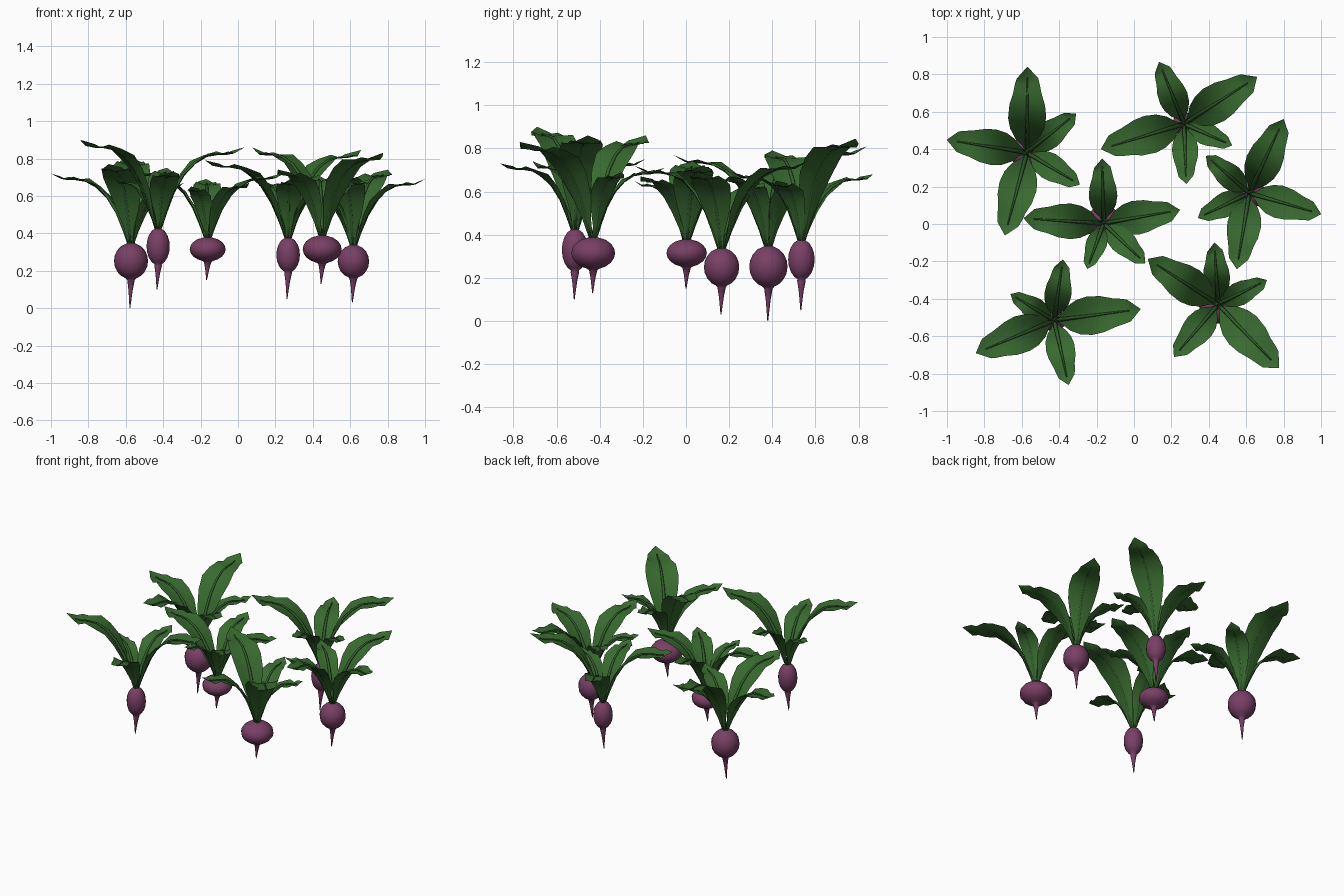
import bpy, bmesh, math
from mathutils import Vector

if "Cube" in bpy.data.objects:
    bpy.data.objects.remove(bpy.data.objects["Cube"])


def material(name, rgb):
    m = bpy.data.materials.new(name)
    m.diffuse_color = (*rgb, 1)
    m.use_nodes = True
    m.node_tree.nodes["Principled BSDF"].inputs["Base Color"].default_value = m.diffuse_color
    return m


LEAF = material("leaf green", (0.040, 0.145, 0.029))
STEM = material("stem green", (0.032, 0.115, 0.025))
ROOT = material("beet purple", (0.19, 0.05, 0.13))


def finish(name, bm, mat):
    me = bpy.data.meshes.new(name)
    bmesh.ops.recalc_face_normals(bm, faces=bm.faces)
    bm.to_mesh(me)
    bm.free()
    me.materials.append(mat)
    for p in me.polygons:
        p.use_smooth = True
    ob = bpy.data.objects.new(name, me)
    bpy.context.collection.objects.link(ob)
    return ob


def skin(bm, rings, closed):
    # join rows of vertices with quads
    rows = [[bm.verts.new(p) for p in r] for r in rings]
    n = len(rows[0])
    for a, b in zip(rows, rows[1:]):
        for i in range(n if closed else n - 1):
            j = (i + 1) % n
            bm.faces.new((a[i], a[j], b[j], b[i]))
    if closed:
        bm.faces.new(rows[0])
        bm.faces.new(rows[-1])


# arching leaf: (outward fraction, height fraction, half width / length, edge ruffle)
ARCH = [(0, 0, .025, 0), (.07, .21, .065, 0), (.16, .45, .145, 0), (.28, .66, .205, 0),
        (.41, .80, .23, .005), (.55, .885, .215, -.005), (.69, .91, .17, .007),
        (.79, .91, .15, -.007), (.87, .925, .13, .006), (1, 1, .003, 0)]


def leaf(bm_leaf, bm_stem, base, tip):
    d = tip - base
    h = d.z
    d.z = 0
    length = d.length
    out = d.normalized()
    side = Vector((-out.y, out.x, 0))
    mid = [base + out * (r * length) + Vector((0, 0, z * h)) for r, z, w, f in ARCH]
    blade, rib = [], []
    for i, (r, z, w, f) in enumerate(ARCH):
        t = (mid[min(i + 1, len(mid) - 1)] - mid[max(i - 1, 0)]).normalized()
        up = t.cross(side).normalized()
        w *= length
        # blade row, gently cupped with ruffled edges
        blade.append([mid[i] + side * (s * w) + up * (0.15 * w * abs(s) ** 1.5 + f * s * abs(s))
                      for s in (-1, -.5, 0, .5, 1)])
        # stem and midrib tube, lying on the upper side of the blade
        if r < .88:
            rad = .012 - .010 * r
            c = mid[i] + up * (rad * .75)
            rib.append([c + side * (rad * math.cos(a)) + up * (rad * math.sin(a))
                        for a in (k * math.tau / 6 for k in range(6))])
    skin(bm_leaf, blade, False)
    skin(bm_stem, rib, True)


def root(name, x, y, rad, top, bottom, tail):
    # bulb with a flattened crown, narrowing into a thin bent tail
    c, hh = (top + bottom) / 2, (top - bottom) / 2
    prof = [(rad * math.sin(a), c + hh * math.cos(a), 0)
            for a in (math.radians(v) for v in (12, 35, 55, 73, 90, 108, 127, 146, 162))]
    for r, f in ((.020, .03), (.012, .35), (.008, .6), (.002, 1)):
        prof.append((r, bottom + (tail - bottom) * f, -.006 * f))
    bm = bmesh.new()
    skin(bm, [[(x + o + r * math.cos(a), y + o * .5 + r * math.sin(a), z)
               for a in (k * math.tau / 14 for k in range(14))] for r, z, o in prof], True)
    finish(name, bm, ROOT)


# plants: x, y, bulb radius, bulb top, bulb bottom, tail end, then leaf tips
PLANTS = [
    (-.572, .382, .091, .35, .155, .0,
     [(-.57, .84, .81), (-1.0, .45, .72), (-.31, .59, .67), (-.29, .21, .67), (-.69, -.06, .77)]),
    (-.427, -.515, .062, .43, .23, .10,
     [(-.845, -.69, .90), (.035, -.455, .86), (-.38, -.19, .75), (-.35, -.86, .73), (-.66, -.375, .69)]),
    (-.162, .003, .096, .38, .25, .15,
     [(.245, .075, .72), (-.59, .03, .74), (-.17, .35, .69), (-.25, -.24, .65), (.06, -.21, .67)]),
    (.268, .535, .063, .38, .19, .05,
     [(.657, .786, .845), (-.176, .40, .79), (.134, .866, .68), (.524, .42, .65), (.28, .214, .69)]),
    (.45, -.43, .104, .39, .24, .13,
     [(.075, -.187, .86), (.43, -.10, .71), (.71, -.30, .69), (.775, -.77, .83), (.214, -.71, .74)]),
    (.617, .165, .084, .34, .16, .03,
     [(.80, .56, .74), (1.0, .053, .69), (.55, -.24, .72), (.342, .032, .63), (.385, .364, .64)]),
]

for n, (x, y, rad, top, bottom, tail, tips) in enumerate(PLANTS, 1):
    root(f"beet_root_{n}", x, y, rad, top, bottom, tail)
    bl, bs = bmesh.new(), bmesh.new()
    for tip in tips:
        tip = Vector(tip)
        out = Vector((tip.x - x, tip.y - y, 0)).normalized()
        leaf(bl, bs, Vector((x, y, top - .012)) + out * .015, tip)
    finish(f"leaves_{n}", bl, LEAF)
    finish(f"leaf_stems_{n}", bs, STEM)
